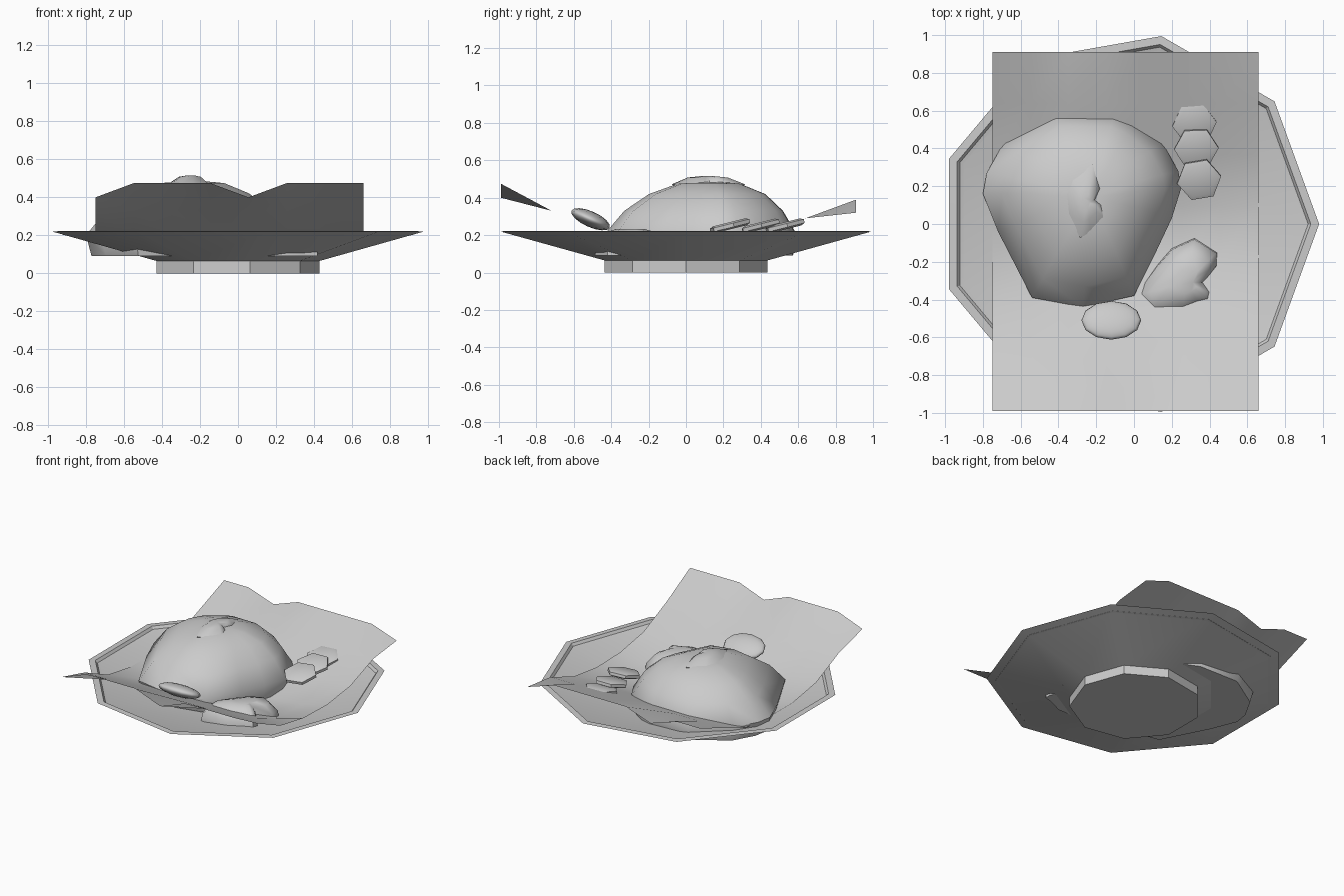
import bpy, bmesh, math
from math import sin, cos, pi, radians

if "Cube" in bpy.data.objects:
    bpy.data.objects.remove(bpy.data.objects["Cube"])


def make(name, verts, faces, angle=40):
    me = bpy.data.meshes.new(name)
    me.from_pydata(verts, [], faces)
    bm = bmesh.new()
    bm.from_mesh(me)
    bmesh.ops.recalc_face_normals(bm, faces=bm.faces)
    bm.to_mesh(me)
    bm.free()
    ob = bpy.data.objects.new(name, me)
    bpy.context.collection.objects.link(ob)
    smooth(ob, angle)
    return ob


def smooth(ob, angle):
    bpy.ops.object.select_all(action='DESELECT')
    ob.select_set(True)
    bpy.context.view_layer.objects.active = ob
    bpy.ops.object.shade_smooth_by_angle(angle=radians(angle))


def loft(name, rings, angle=40):
    """Skin a stack of equal-length rings and cap both ends."""
    n = len(rings[0])
    verts = [v for r in rings for v in r]
    faces = [(i * n + j, i * n + (j + 1) % n, (i + 1) * n + (j + 1) % n, (i + 1) * n + j)
             for i in range(len(rings) - 1) for j in range(n)]
    faces += [tuple(range(n))[::-1], tuple(range(len(verts) - n, len(verts)))]
    return make(name, verts, faces, angle)


def heap(name, outline, levels, angle=40):
    """Stack scaled copies of an outline; level = scale, z, centre x, centre y."""
    mx = sum(p[0] for p in outline) / len(outline)
    my = sum(p[1] for p in outline) / len(outline)
    return loft(name, [[(cx + (x - mx) * s, cy + (y - my) * s, z) for x, y in outline]
                       for s, z, cx, cy in [(l[0], l[1], mx + l[2], my + l[3]) for l in levels]], angle)


# nine-sided plate with a foot and a narrow rim
CX = -0.03
profile = [(0.40, 0), (0.443, 0), (0.443, 0.065), (1.01, 0.22), (0.965, 0.222),
           (0.95, 0.203), (0.45, 0.085), (0.2, 0.08)]
loft("plate", [[(CX * min(1, r) + r * cos(2 * pi * k / 9), r * sin(2 * pi * k / 9), z)
                for k in range(9)] for r, z in profile], 30)


# paper sheet: rests in the bowl, its two ends lift over the rim with wavy edges
def bowl(x, y):
    r = max((x - CX) * cos(a) + y * sin(a)
            for a in [2 * pi * (k + 0.5) / 9 for k in range(9)]) / cos(pi / 9)
    return max(0.085, 0.085 + (r - 0.45) * 0.236)


front_flap = {0: 0.43, 1: 0.33, 2: 0.21}
back_flap = {7: 0.39, 6: 0.29, 5: 0.19}
N = 7
verts = []
for j in range(N + 1):
    for i in range(N + 1):
        x, y = -0.75 + 1.41 * i / N, -0.99 + 1.90 * j / N
        z = bowl(x, y) + 0.006
        if j == 0:
            z = 0.40 if i in (0, 4) else 0.475
        elif j == N:
            z = 0.32 if i in (2, 7) else 0.39
        elif j in front_flap:
            z = max(z if j == 2 else 0, front_flap[j])
        elif j in back_flap:
            z = max(z if j == 5 else 0, back_flap[j])
        verts.append((x, y, z))
M = N + 1
make("paper_sheet", verts, [(j * M + i, j * M + i + 1, (j + 1) * M + i + 1, (j + 1) * M + i)
                            for j in range(N) for i in range(N)], 60)

# main mound
mound = [(-0.43, 0.595), (-0.1, 0.59), (0.0, 0.545), (0.15, 0.43), (0.235, 0.28),
         (0.25, 0.19), (0.2, 0.03), (0.12, -0.14), (0.0, -0.38), (-0.27, -0.44),
         (-0.54, -0.39), (-0.72, -0.04), (-0.8, 0.16), (-0.78, 0.27), (-0.69, 0.43)]
heap("mound", mound, [(0.95, 0.09, 0, 0), (1, 0.2, 0, 0), (0.82, 0.33, 0, 0.005),
                      (0.6, 0.42, 0, 0.01), (0.32, 0.475, 0, 0.0), (0.1, 0.485, 0, 0)], 50)

# sauce on top of the mound
topping = [(-0.22, 0.315), (-0.33, 0.24), (-0.365, 0.16), (-0.35, 0.05), (-0.285, -0.075),
           (-0.23, -0.04), (-0.155, 0.03), (-0.165, 0.1), (-0.2, 0.13), (-0.17, 0.2)]
heap("topping", topping, [(0.9, 0.45, 0, 0), (1, 0.472, 0, 0), (0.55, 0.508, 0, 0),
                          (0.2, 0.515, 0, 0)], 60)

# side sauce
side = [(0.32, -0.075), (0.44, -0.15), (0.44, -0.22), (0.37, -0.31), (0.42, -0.37),
        (0.42, -0.42), (0.35, -0.44), (0.25, -0.488), (0.04, -0.49), (0.0, -0.38),
        (0.12, -0.22), (0.2, -0.13)]
heap("side_sauce", side, [(1, 0.09, 0, 0), (0.97, 0.15, 0, 0), (0.7, 0.21, 0, 0),
                          (0.35, 0.234, 0, 0)], 60)

# tilted oval piece
bpy.ops.mesh.primitive_uv_sphere_add(segments=12, ring_count=8, radius=1)
oval = bpy.context.object
oval.name = "oval_piece"
oval.scale = (0.158, 0.112, 0.042)
oval.rotation_euler = (radians(-24), 0, 0)
oval.location = (-0.12, -0.51, 0.285)
smooth(oval, 50)

# three overlapping six-sided slices, the last tucked under the paper
for k, (x, y) in enumerate([(0.345, 0.235), (0.33, 0.40), (0.32, 0.53)]):
    turn = radians((10, 2, 6)[k])
    rings = [[(r * cos(turn + pi * a / 3), 0.98 * r * sin(turn + pi * a / 3), z)
              for a in range(6)]
             for r, z in [(0.095, -0.019), (0.118, -0.01), (0.118, 0.01), (0.095, 0.019)]]
    ob = loft("slice_%d" % (k + 1), rings, 30)
    ob.rotation_euler = (radians(14), 0, 0)
    ob.location = (x, y, 0.25)
